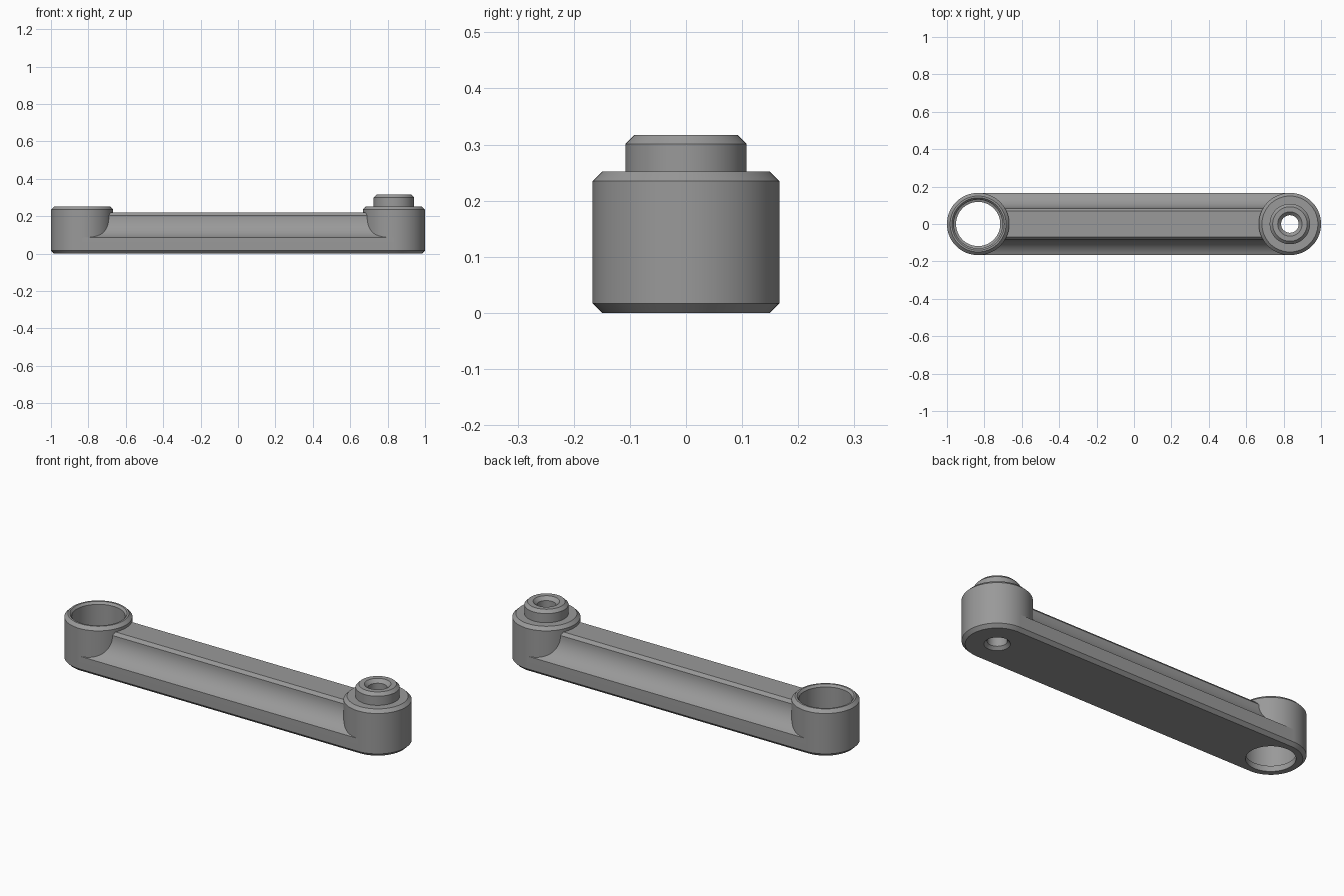
import bpy, bmesh, math

if "Cube" in bpy.data.objects:
    bpy.data.objects.remove(bpy.data.objects["Cube"])

R, CX, CH = 0.1665, 0.8335, 0.017   # boss radius, boss centre, chamfer
SEGS = 96

grey = bpy.data.materials.new("mid grey")
grey.diffuse_color = (0.32, 0.32, 0.32, 1)
grey.use_nodes = True
grey.node_tree.nodes["Principled BSDF"].inputs["Base Color"].default_value = grey.diffuse_color


def finish(bm, name):
    bmesh.ops.recalc_face_normals(bm, faces=bm.faces)
    mesh = bpy.data.meshes.new(name)
    bm.to_mesh(mesh)
    bm.free()
    mesh.materials.append(grey)
    obj = bpy.data.objects.new(name, mesh)
    bpy.context.collection.objects.link(obj)
    bpy.ops.object.select_all(action='DESELECT')
    obj.select_set(True)
    bpy.context.view_layer.objects.active = obj
    bpy.ops.object.shade_smooth_by_angle(angle=math.radians(30))
    return obj


def lathe(name, profile, cx):
    """Revolve a closed (radius, z) loop about a vertical axis at cx."""
    bm = bmesh.new()
    rings = []
    for i in range(SEGS):
        a = 2 * math.pi * i / SEGS
        rings.append([bm.verts.new((cx + r * math.cos(a), r * math.sin(a), z))
                      for r, z in profile])
    n = len(profile)
    for i in range(SEGS):
        p, q = rings[i], rings[(i + 1) % SEGS]
        for j in range(n):
            k = (j + 1) % n
            bm.faces.new((p[j], q[j], q[k], p[k]))
    return finish(bm, name)


# Socket boss: chamfered ring with a small ledge low in the bore
lathe("socket_boss", [
    (0.118, 0), (R - CH, 0), (R, CH), (R, 0.235), (R - CH, 0.252),
    (0.140, 0.252), (0.130, 0.240), (0.130, 0.035), (0.118, 0.030)], -CX)

# Peg boss: chamfered cylinder, raised peg and countersunk through hole
lathe("peg_boss", [
    (0.062, 0), (R - CH, 0), (R, CH), (R, 0.235), (R - CH, 0.252),
    (0.108, 0.252), (0.108, 0.301), (0.092, 0.317),
    (0.065, 0.317), (0.047, 0.299), (0.047, 0.015)], CX)

# Beam cross-section (half): bottom, chamfer, side, concave flank, top
half = [((R - CH) * i / 10, 0) for i in range(11)] + [(R, CH), (R, 0.080)]
for i in range(13):
    a = math.radians(110 - 110 * i / 12)
    a = math.radians(180) + math.radians(70) * (1 - i / 12)
    half.append((0.209 + 0.125 * math.cos(a), 0.203 + 0.125 * math.sin(a)))
half += [(0.070, 0.219)] + [(0.070 * i / 5, 0.219) for i in range(4, -1, -1)]
section = half + [(-y, z) for y, z in reversed(half[1:-1])]

# Beam: each long edge stops on the round wall of the bosses
bm = bmesh.new()
rows = []
for y, z in section:
    r = R - max(0, CH - z) - 0.0005
    x = CX - math.sqrt(max(0, r * r - y * y))
    rows.append((bm.verts.new((-x, y, z)), bm.verts.new((x, y, z))))
for a, b in zip(rows, rows[1:] + rows[:1]):
    bm.faces.new((a[0], a[1], b[1], b[0]))
finish(bm, "beam")
